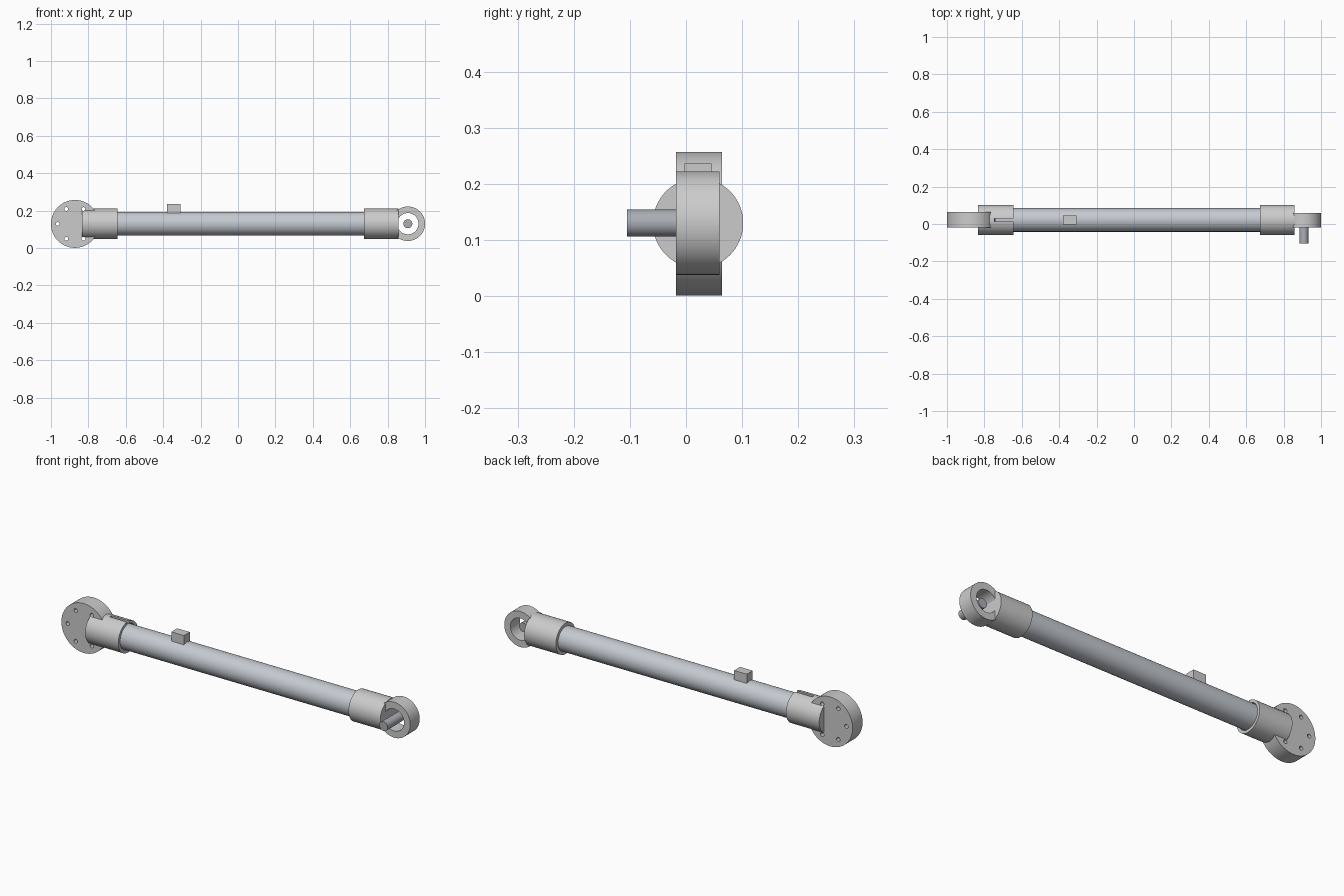
import bpy
from math import pi, cos, sin, radians

if "Cube" in bpy.data.objects:
    bpy.data.objects.remove(bpy.data.objects["Cube"])

YC, ZC = 0.0215, 0.13          # shared tube axis
ALONG_X, ALONG_Y = (0, pi / 2, 0), (pi / 2, 0, 0)


def material(name, rgb):
    m = bpy.data.materials.new(name)
    m.diffuse_color = (*rgb, 1)
    m.use_nodes = True
    m.node_tree.nodes["Principled BSDF"].inputs["Base Color"].default_value = m.diffuse_color
    return m


def finish(ob, name, mat=None):
    ob.name = name
    bpy.ops.object.transform_apply(location=False, rotation=True, scale=True)
    if mat:
        ob.data.materials.append(mat)
    return ob


def rod_x(name, x0, x1, r, mat=None, verts=64):
    bpy.ops.mesh.primitive_cylinder_add(vertices=verts, radius=r, depth=x1 - x0,
                                        location=((x0 + x1) / 2, YC, ZC), rotation=ALONG_X)
    return finish(bpy.context.object, name, mat)


def rod_y(name, x, z, y0, y1, r, mat=None, verts=64):
    bpy.ops.mesh.primitive_cylinder_add(vertices=verts, radius=r, depth=y1 - y0,
                                        location=(x, (y0 + y1) / 2, z), rotation=ALONG_Y)
    return finish(bpy.context.object, name, mat)


def box(name, lo, hi, mat=None):
    bpy.ops.mesh.primitive_cube_add(size=1, location=[(a + b) / 2 for a, b in zip(lo, hi)])
    ob = bpy.context.object
    ob.scale = [b - a for a, b in zip(lo, hi)]
    return finish(ob, name, mat)


def cut(ob, *cutters):
    """Subtract each cutter, then remove it."""
    for c in cutters:
        mod = ob.modifiers.new("cut", 'BOOLEAN')
        mod.operation, mod.solver, mod.object = 'DIFFERENCE', 'EXACT', c
        c.hide_render = True
        bpy.context.view_layer.objects.active = ob
        bpy.ops.object.modifier_apply(modifier=mod.name)
        bpy.data.objects.remove(c)
    return ob


steel = material("blue_grey_steel", (0.56, 0.59, 0.64))
dark = material("dark_steel", (0.40, 0.42, 0.46))

# Main tube
rod_x("main_tube", -0.74, 0.70, 0.063, steel)

# Left flange disc with a ring of six bolt holes
disc = rod_y("flange_disc", -0.872, 0.129, -0.018, 0.064, 0.128, verts=96)
cut(disc, *[rod_y("hole_cutter", -0.872 + 0.092 * cos(radians(60 * i)),
                  0.129 + 0.092 * sin(radians(60 * i)), -0.2, 0.2, 0.01, verts=20)
            for i in range(6)])

# Left clamp collar: bored for the tube and split along the top
clamp = rod_x("clamp_collar", -0.835, -0.645, 0.0805)
cut(clamp,
    rod_x("bore_cutter", -0.745, -0.60, 0.066),
    box("slot_cutter", (-0.745, 0.014, 0.15), (-0.60, 0.029, 0.26)),
    *[rod_y("hole_cutter", -0.872 + 0.092 * cos(a), 0.129 + 0.092 * sin(a),
            -0.2, 0.2, 0.01, verts=20) for a in (radians(60), radians(-60))])

# Right collar and eye ring
rod_x("eye_collar", 0.675, 0.857, 0.0805)
ring = rod_y("eye_ring", 0.908, ZC, -0.018, 0.060, 0.092, verts=96)
cut(ring, rod_y("eye_cutter", 0.908, ZC, -0.2, 0.2, 0.057))

# Pin through the eye
rod_y("eye_pin", 0.908, ZC, -0.105, 0.035, 0.024, dark, 48)

# Small block on top of the tube
box("top_block", (-0.38, -0.003, 0.185), (-0.308, 0.045, 0.236))

# Smooth round faces, keep the edges sharp
bpy.ops.object.select_all(action='SELECT')
bpy.ops.object.shade_smooth_by_angle(angle=radians(30))
